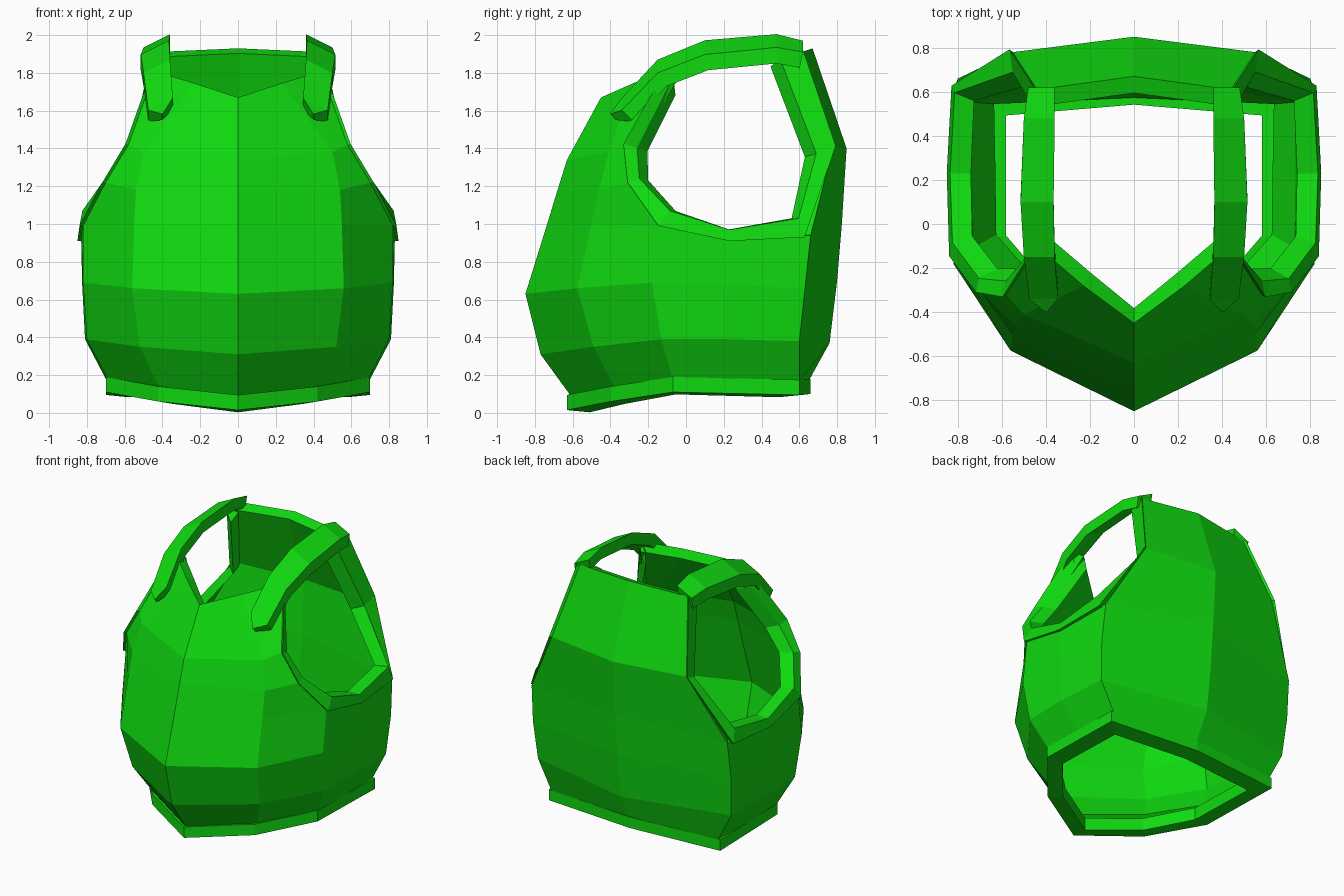
import bpy, bmesh
from mathutils import Vector

cube = bpy.data.objects.get("Cube")
if cube:
    bpy.data.objects.remove(cube, do_unlink=True)

green = bpy.data.materials.new("bright_green")
green.use_nodes = True
colour = (0.005, 0.7, 0.005, 1)
green.diffuse_color = colour
green.node_tree.nodes["Principled BSDF"].inputs["Base Color"].default_value = colour


def finish(name, bm):
    """Turn a half-model bmesh into a mirrored object."""
    mesh = bpy.data.meshes.new(name)
    bm.to_mesh(mesh)
    bm.free()
    mesh.materials.append(green)
    obj = bpy.data.objects.new(name, mesh)
    bpy.context.collection.objects.link(obj)
    mirror = obj.modifiers.new("mirror", 'MIRROR')
    mirror.use_clip = True
    mirror.merge_threshold = 0.002
    return obj


def patch(bm, rows):
    """Skin a grid of points, columns running from front to back."""
    grid = [[bm.verts.new(p) for p in row] for row in rows]
    for low, high in zip(grid, grid[1:]):
        for i in range(len(low) - 1):
            bm.faces.new((low[i], low[i + 1], high[i + 1], high[i]))


def sweep(name, sections, caps):
    """Skin a chain of matching cross-sections."""
    bm = bmesh.new()
    rings = [[bm.verts.new(p) for p in s] for s in sections]
    n = len(rings[0])
    for a, b in zip(rings, rings[1:]):
        for i in range(n):
            j = (i + 1) % n
            bm.faces.new((a[i], a[j], b[j], b[i]))
    if caps:
        bm.faces.new(rings[0])
        bm.faces.new(rings[-1])
    bmesh.ops.recalc_face_normals(bm, faces=bm.faces)
    # Open bands lack end caps on the mirror plane, so check their direction
    face = max(bm.faces, key=lambda f: f.calc_center_median().x)
    if face.normal.x < 0:
        bmesh.ops.reverse_faces(bm, faces=bm.faces)
    return finish(name, bm)


# Torso shell: full rings below the armholes, then front and back panels
chest = [(0, -.735, 1.0), (.55, -.50, 1.0), (.82, -.14, .99)]
spine = [(.80, .66, .94), (0, .825, 1.0)]
lower = [
    [(0, -.61, .09), (.42, -.38, .14), (.69, -.07, .18),
     (.70, .25, .18), (.68, .60, .17), (0, .65, .17)],
    [(0, -.77, .31), (.52, -.49, .35), (.80, -.13, .39),
     (.81, .21, .39), (.79, .60, .38), (0, .76, .37)],
    [(0, -.85, .63), (.56, -.575, .66), (.82, -.18, .69),
     (.825, .22, .68), (.81, .63, .66), (0, .80, .70)],
    chest + [(.83, .23, .91)] + spine,
]
front = [
    chest,
    [(0, -.68, 1.18), (.54, -.46, 1.18), (.70, -.30, 1.22)],
    [(0, -.63, 1.34), (.50, -.41, 1.38), (.58, -.32, 1.42)],
    [(0, -.45, 1.67), (.23, -.28, 1.745), (.44, -.10, 1.81)],
]
back = [
    spine,
    [(.55, .78, 1.41), (0, .85, 1.40)],
    [(.44, .61, 1.91), (0, .67, 1.93)],
]
bm = bmesh.new()
for rows in (lower, front, back):
    patch(bm, rows)
bmesh.ops.remove_doubles(bm, verts=bm.verts, dist=0.001)
shell = finish("torso_shell", bm)
thick = shell.modifiers.new("thickness", 'SOLIDIFY')
thick.thickness = 0.08
thick.offset = -1

# Raised band round each armhole, open under the shoulder strap
edge = [front[i][2] for i in (3, 2, 1, 0)] + [lower[3][3]] + [r[0] for r in back]
inner = [(-.09, 1.72), (-.25, 1.40), (-.24, 1.24), (-.08, 1.07),
         (.23, .97), (.59, 1.03), (.68, 1.37), (.49, 1.87)]
edge.insert(5, (.81, .62, .93))
edge.pop(6)
sections = []
for p, (y, z) in zip(edge, inner):
    p = Vector(p)
    out = Vector((p.x, (p.y - .2) * .8, (p.z - .95) * .3)).normalized()
    q = Vector((p.x - .01, y, z))
    sections.append([p + out * .02, q + out * .015, q - out * .08, p - out * .08])
sweep("armhole_rim", sections, True)

# Hem band round the waist opening
sections = []
for x, y, z in [(0, -.63, .095), (.42, -.40, .14), (.70, -.07, .19),
                (.70, .60, .175), (0, .66, .18)]:
    p = Vector((x, y, z))
    inward = Vector((-.12 * x / .7, -.12 * (y - .02) / .65, 0))
    down = Vector((0, 0, -.08))
    sections.append([p, p + down, p + down * 1.15 + inward, p + inward])
sweep("waist_hem", sections, False)

# Shoulder straps, tilted outward and pointed at the front
path = [  # x, y, z of the top centre, then half width
    (.42, .62, 1.94, .06), (.43, .48, 1.97, .07), (.44, .10, 1.935, .075),
    (.43, -.15, 1.835, .07), (.41, -.34, 1.635, .065), (.40, -.40, 1.585, .004)]
sections = []
for i, (x, y, z, w) in enumerate(path):
    a, b = path[max(i - 1, 0)], path[min(i + 1, len(path) - 1)]
    along = Vector((0, b[1] - a[1], b[2] - a[2])).normalized()
    under = Vector((0, -along.z, along.y)) * .085
    if under.z > 0:
        under.negate()
    if i == len(path) - 1:
        under *= .5
    side = Vector((w, 0, -w * .5))
    p = Vector((x, y, z))
    sections.append([p - side, p + side, p + side + under, p - side + under])
sweep("shoulder_strap", sections, True)
